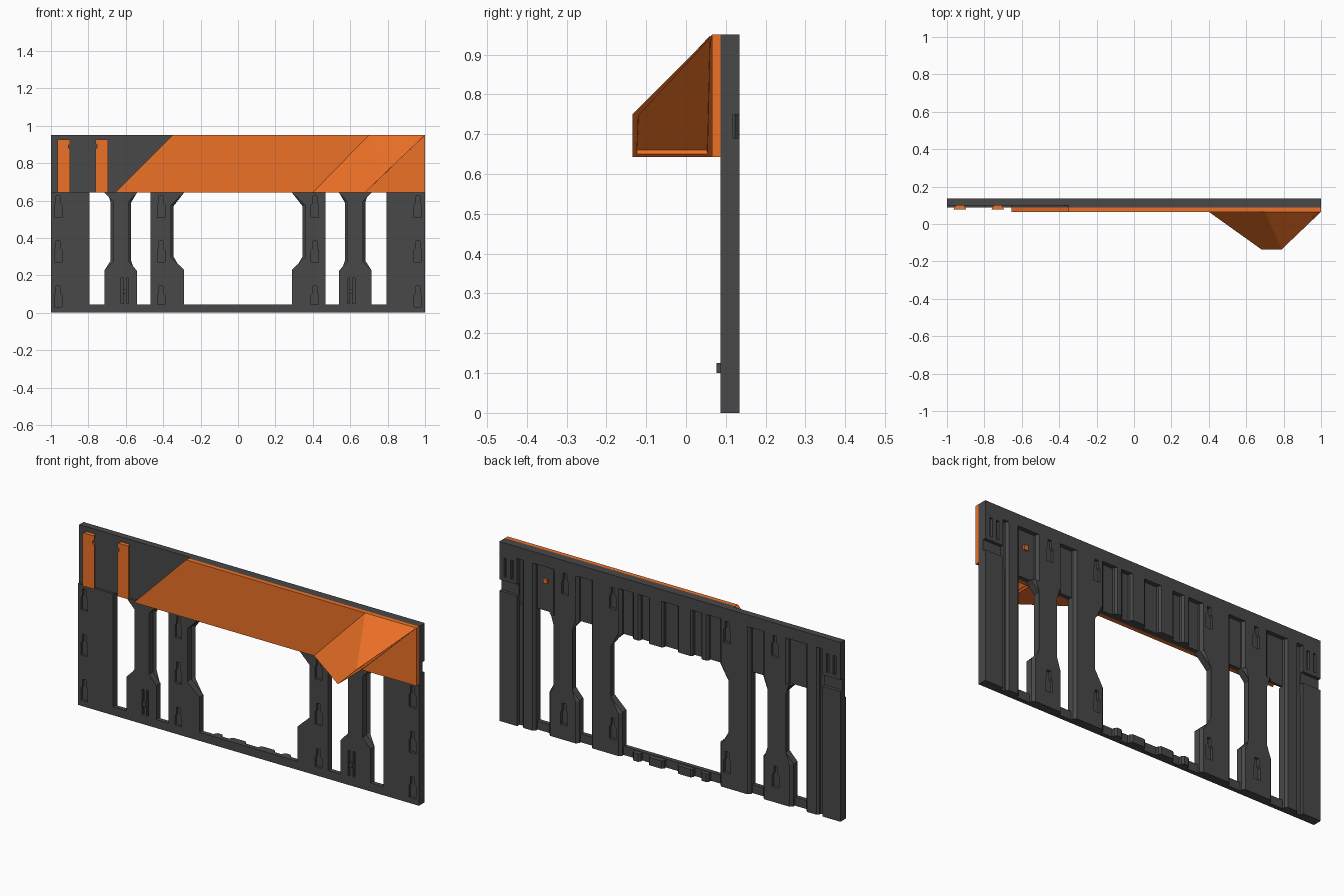
import bpy, bmesh

if "Cube" in bpy.data.objects:
    bpy.data.objects.remove(bpy.data.objects["Cube"])


def material(name, color):
    m = bpy.data.materials.new(name)
    m.diffuse_color = color
    m.use_nodes = True
    m.node_tree.nodes["Principled BSDF"].inputs["Base Color"].default_value = m.diffuse_color
    return m


DARK = material("dark_grey", (0.065, 0.065, 0.065, 1))
ORANGE = material("orange", (0.85, 0.165, 0.02, 1))
FRONT, RECESS, BACK = 0.087, 0.099, 0.135
SILL, TOP = 0.643, 0.95


def finish(bm, name, mat):
    bmesh.ops.recalc_face_normals(bm, faces=bm.faces)
    me = bpy.data.meshes.new(name)
    bm.to_mesh(me)
    bm.free()
    ob = bpy.data.objects.new(name, me)
    bpy.context.collection.objects.link(ob)
    if mat:
        me.materials.append(mat)
    return ob


def add_prism(bm, pts, y0, y1, taper=1.0):
    """Extrude an x-z outline from y0 to y1; taper narrows the rear face in x."""
    cx = (min(p[0] for p in pts) + max(p[0] for p in pts)) / 2
    a = [bm.verts.new((x, y0, z)) for x, z in pts]
    b = [bm.verts.new((cx + (x - cx) * taper, y1, z)) for x, z in pts]
    bm.faces.new(a)
    bm.faces.new(b[::-1])
    n = len(pts)
    for i in range(n):
        bm.faces.new((a[i], b[i], b[(i + 1) % n], a[(i + 1) % n]))


def prism(name, pts, y0, y1, mat=DARK, chamfer=0, taper=1.0):
    bm = bmesh.new()
    add_prism(bm, pts, y0, y1, taper)
    if chamfer:
        edges = [e for e in bm.edges
                 if all(abs(v.co.y - y1) < 1e-5 for v in e.verts)
                 and abs(e.verts[0].co.z - e.verts[1].co.z) > 1e-4]
        bmesh.ops.bevel(bm, geom=edges, offset=chamfer, segments=1, affect='EDGES')
    return finish(bm, name, mat)


def rect(x0, x1, z0, z1):
    return [(x0, z0), (x1, z0), (x1, z1), (x0, z1)]


def flip(pts, s):
    return [(s * x, z) for x, z in pts]


def keyhole(x, z):
    """Wide lower slot with a narrower neck; z is the lower end."""
    return [(x - .02, z), (x + .02, z), (x + .02, z + .065), (x + .011, z + .075),
            (x + .011, z + .113), (x - .011, z + .113), (x - .011, z + .075), (x - .02, z + .065)]


# Front sheet, raised slanted backing, top beam and bottom strip
slant = [(-.655, SILL), (1, SILL), (1, TOP), (-.35, TOP)]
upper = prism("upper_panel", rect(-1, 1, SILL, TOP), RECESS, .112)
prism("slanted_backing", slant, FRONT, RECESS)
beam = prism("top_beam", rect(-1, 1, .888, TOP), .11, BACK)
prism("bottom_strip", rect(-.8, .8, 0, .045), FRONT, .11)
frame = [upper, beam]

# Posts and the ribs that continue them on the back
inner = [(.54, 0), (.715, 0), (.715, .225), (.668, .273), (.668, .595), (.715, SILL),
         (.54, SILL), (.54, .225), (.584, .273), (.584, .595)]
inner = inner[:7] + [inner[9], inner[8], inner[7]]
middle = [(.288, 0), (.467, 0), (.467, SILL), (.288, SILL), (.358, .575), (.358, .295), (.288, .23)]
for s, side in ((-1, "left"), (1, "right")):
    frame += [
        prism("inner_post_" + side, flip(inner, s), FRONT, BACK, chamfer=.013),
        prism("middle_post_" + side, flip(middle, s), FRONT, BACK, chamfer=.013),
        prism("end_post_" + side, flip(rect(.793, 1, 0, SILL), s), FRONT, .115),
        prism("end_slab_" + side, flip(rect(.895, 1, 0, .89), s), .11, BACK),
        prism("inner_rib_" + side, flip(rect(.54, .69, SILL, .89), s), .11, BACK, chamfer=.013),
        prism("middle_rib_" + side, flip(rect(.288, .467, SILL, .89), s), .11, BACK, chamfer=.013),
    ]
    prism("end_rib_" + side, flip(rect(.793, .87, 0, .89), s), .11, BACK, chamfer=.012)
    # Ribs of the centre span with matching feet on the bottom strip
    for i, (x, w) in enumerate(((.085, .09), (.2, .045))):
        for part, z0, z1 in (("rib", SILL, .89), ("foot", 0, .042)):
            prism(f"centre_{part}_{side}_{i}", flip(rect(x - w / 2, x + w / 2, z0, z1), s),
                  .108, BACK, chamfer=.01)
    # Small clip at the foot of each inner post
    prism("clip_" + side, flip(rect(.596, .614, .1, .125), s), .076, FRONT + .02)

# Cutters for keyholes, clip slots and end grooves
bm = bmesh.new()
for s in (-1, 1):
    for z in (.03, .27, .51):
        for x in (.962, .411):
            add_prism(bm, keyhole(s * x, z), .07, .1)
    for x in (.591, .619):
        add_prism(bm, flip(rect(x - .006, x + .006, .05, .185), s), .07, .1)
    for x, z in ((.335, .08), (.335, .77), (.62, .08), (.615, .77)):
        add_prism(bm, keyhole(s * x, z), .12, .15)
    add_prism(bm, flip(rect(.88, 1.05, .69, .75), s), .118, .15)
    for x in (.925, .965):
        add_prism(bm, flip(rect(x - .008, x + .008, .77, .87), s), .12, .15)
cutter = finish(bm, "slot_cutter", None)
cutter.hide_render = True
cutter.hide_viewport = True
for ob in frame:
    mod = ob.modifiers.new("slots", 'BOOLEAN')
    mod.operation = 'DIFFERENCE'
    mod.solver = 'EXACT'
    mod.object = cutter

# Orange slanted cover and the peg that shows at the back
prism("orange_cover", slant, .065, FRONT, ORANGE)
prism("orange_peg", rect(.73, .755, .79, .815), .105, .12, ORANGE)

# Two dovetail rails with a small locking notch
for name, x0, x1, s in (("outer", -.965, -.897, 1), ("inner", -.762, -.695, -1)):
    c, h = (x0 + x1) / 2, (x1 - x0) / 2
    pts = [(-h, SILL), (h, SILL), (h, .875), (h - .009, .882), (h - .009, .897),
           (h, .905), (h, .925), (-h, .925)]
    prism("rail_" + name, [(c + s * x, z) for x, z in pts], .078, RECESS + .002, ORANGE, taper=.65)

# Faceted scoop projecting from the cover, with a recessed side
bm = bmesh.new()
a, b, c, d, e, f = [bm.verts.new(p) for p in (
    (.40, .065, SILL), (.70, .065, TOP), (1, .065, TOP),
    (.68, .065, SILL), (.68, -.135, SILL), (.79, -.135, .75))]
for loop in ((a, b, c, d), (a, b, f, e), (b, c, f), (a, d, e)):
    bm.faces.new(loop)
side = bm.faces.new((c, d, e, f))
bmesh.ops.recalc_face_normals(bm, faces=bm.faces)
bmesh.ops.inset_region(bm, faces=[side], thickness=.016, depth=0)
bmesh.ops.inset_region(bm, faces=[side], thickness=.001, depth=-.012)
finish(bm, "orange_scoop", ORANGE)
